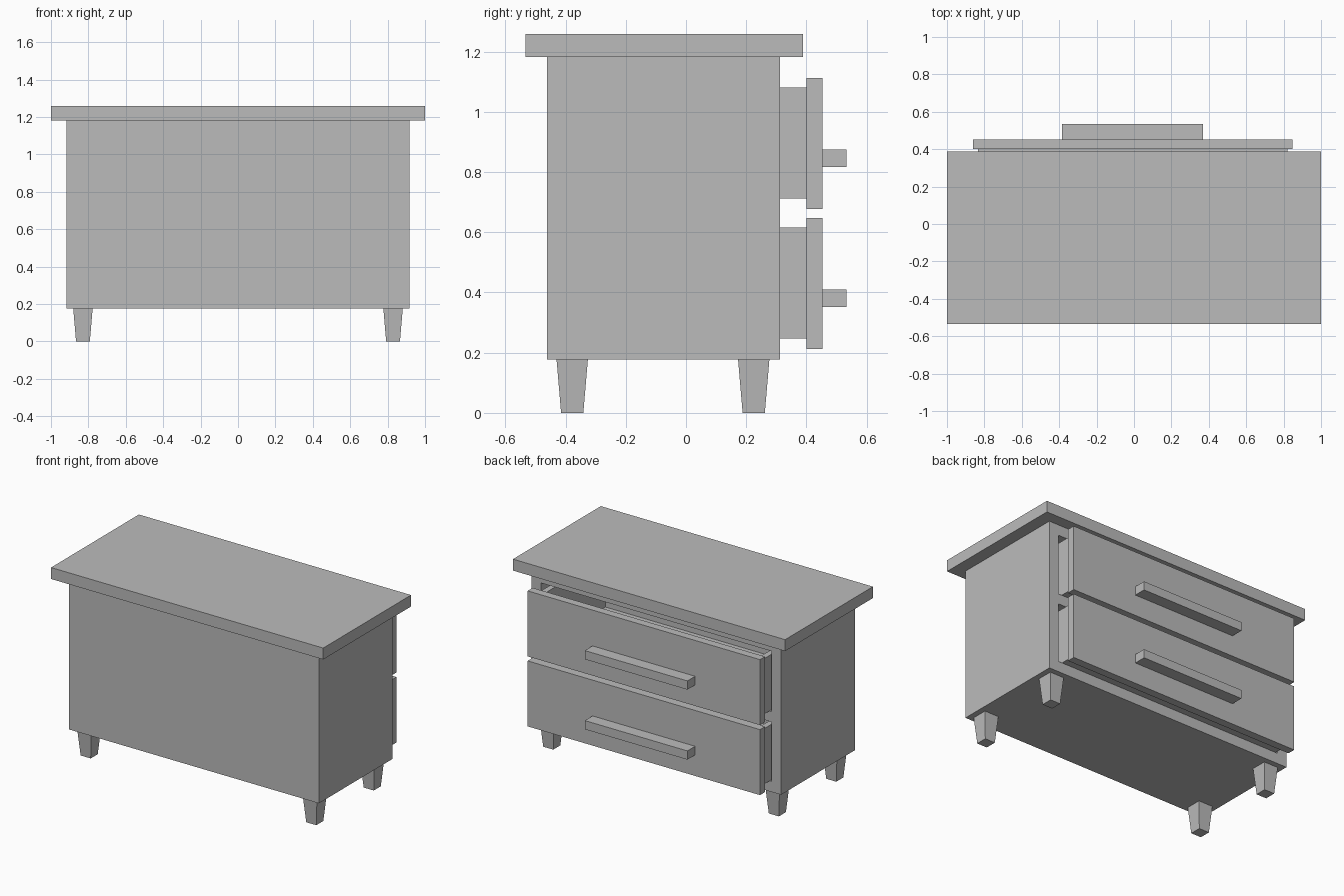
import bpy, bmesh
from mathutils import Vector

default = bpy.data.objects.get("Cube")
if default:
    bpy.data.objects.remove(default)

# One plain grey for every part
grey = bpy.data.materials.new("plain grey")
grey.use_nodes = True
GREY = (0.5, 0.5, 0.5, 1)
grey.diffuse_color = GREY
grey.node_tree.nodes["Principled BSDF"].inputs["Base Color"].default_value = GREY


def box_mesh(x, y, z):
    """Box from three (low, high) ranges."""
    bm = bmesh.new()
    bmesh.ops.create_cube(bm, size=1)
    for v in bm.verts:
        v.co = [sum(r) / 2 + c * (r[1] - r[0]) for c, r in zip(v.co, (x, y, z))]
    bm.normal_update()
    return bm


def finish(bm, name):
    bmesh.ops.recalc_face_normals(bm, faces=bm.faces)
    mesh = bpy.data.meshes.new(name)
    bm.to_mesh(mesh)
    bm.free()
    mesh.materials.append(grey)
    obj = bpy.data.objects.new(name, mesh)
    bpy.context.collection.objects.link(obj)
    return obj


def box(name, x, y, z):
    return finish(box_mesh(x, y, z), name)


def open_box(name, x, y, z, side, wall, depth):
    """Box hollowed out from the face that points towards side."""
    bm = box_mesh(x, y, z)
    side = Vector(side)
    mouth = max(bm.faces, key=lambda f: f.normal.dot(side))
    bmesh.ops.inset_region(bm, faces=[mouth], thickness=wall, use_even_offset=True)
    pocket = bmesh.ops.extrude_discrete_faces(bm, faces=[mouth])["faces"][0]
    bmesh.ops.translate(bm, verts=pocket.verts, vec=-side * depth)
    return finish(bm, name)


def leg(name, cx, cy):
    """Square leg that narrows towards the floor."""
    half = 0.052
    bm = box_mesh((cx - half, cx + half), (cy - half, cy + half), (0, 0.177))
    for v in bm.verts:
        if v.co.z < 0.01:
            v.co.x = cx + (v.co.x - cx) * 0.71
            v.co.y = cy + (v.co.y - cy) * 0.71
    finish(bm, name)


# Cabinet shell, shelf and overhanging top
WALL = 0.07
open_box("cabinet", (-0.918, 0.918), (-0.462, 0.313), (0.177, 1.182),
         (0, 1, 0), WALL, 0.705)
box("shelf", (-0.848, 0.848), (-0.392, 0.313), (0.642, 0.71))
box("table_top", (-1, 1), (-0.534, 0.388), (1.182, 1.258))

# Two pulled-out drawers, each with a front panel and a bar handle
for label, base in (("lower", 0.247), ("upper", 0.712)):
    open_box(label + "_drawer", (-0.834, 0.82), (-0.31, 0.4), (base, base + 0.369),
             (0, 0, 1), 0.038, 0.335)
    box(label + "_drawer_front", (-0.861, 0.847), (0.4, 0.453),
        (base - 0.034, base + 0.401))
    box(label + "_handle", (-0.384, 0.37), (0.453, 0.534),
        (base + 0.105, base + 0.163))

# Legs
for side, cx in (("left", 0.829), ("right", -0.829)):
    for end, cy in (("front", -0.378), ("back", 0.225)):
        leg(f"{end}_{side}_leg", cx, cy)
